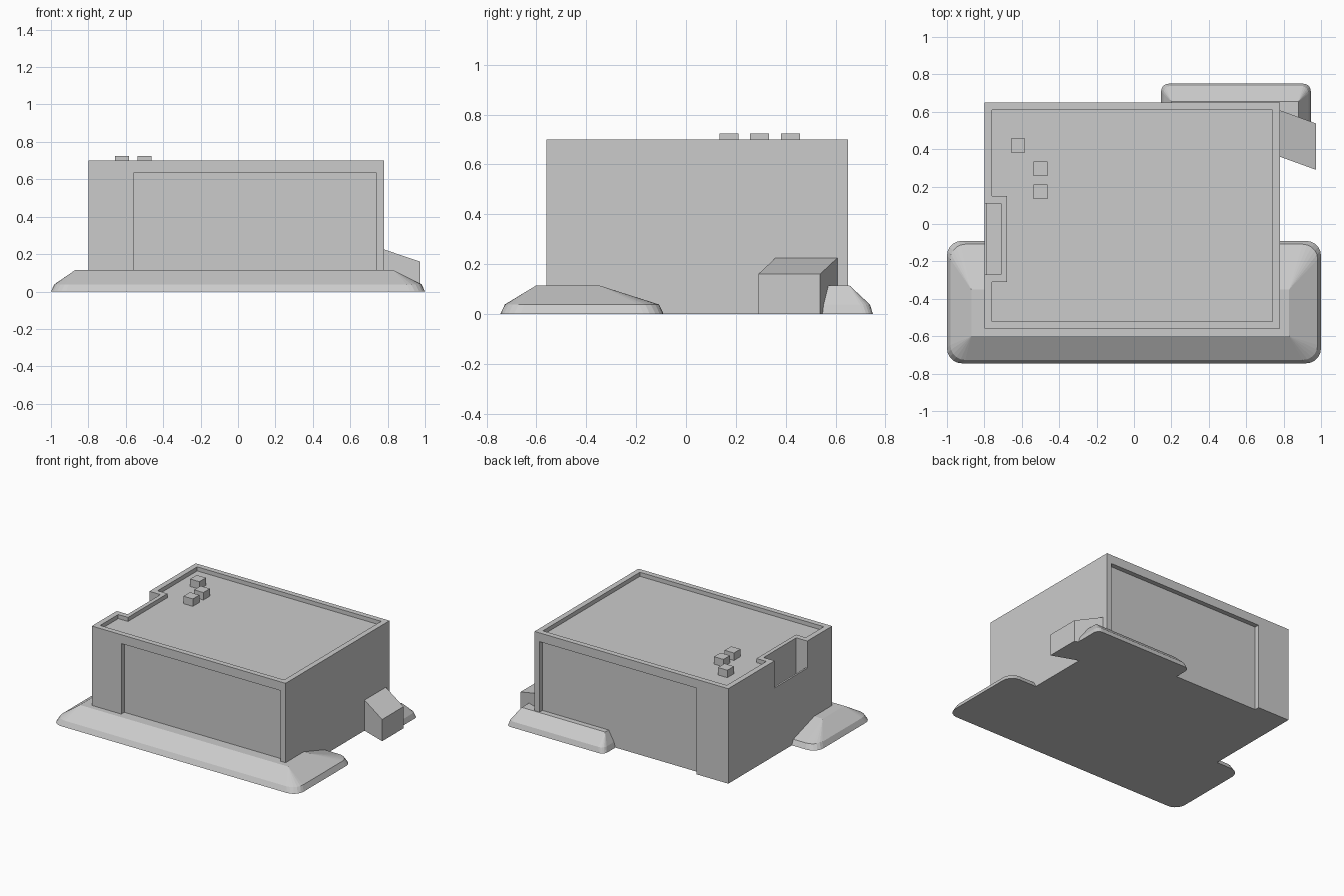
import bpy, bmesh
from math import sin, cos, pi

if "Cube" in bpy.data.objects:
    bpy.data.objects.remove(bpy.data.objects["Cube"])


def make_object(name, bm):
    bmesh.ops.recalc_face_normals(bm, faces=bm.faces)
    mesh = bpy.data.meshes.new(name)
    bm.to_mesh(mesh)
    bm.free()
    obj = bpy.data.objects.new(name, mesh)
    bpy.context.collection.objects.link(obj)
    return obj


def prism(name, outline, z0, z1):
    """Extrude a plan outline from z0 to z1."""
    bm = bmesh.new()
    face = bm.faces.new([bm.verts.new((x, y, z0)) for x, y in outline])
    top = bmesh.ops.extrude_face_region(bm, geom=[face])["geom"]
    for v in top:
        if isinstance(v, bmesh.types.BMVert):
            v.co.z = z1
    return make_object(name, bm)


def box(name, x0, x1, y0, y1, z0, z1):
    return prism(name, [(x0, y0), (x1, y0), (x1, y1), (x0, y1)], z0, z1)


def cut(target, cutter):
    mod = target.modifiers.new("cut", "BOOLEAN")
    mod.operation, mod.solver, mod.object = "DIFFERENCE", "EXACT", cutter
    bpy.context.view_layer.objects.active = target
    bpy.ops.object.modifier_apply(modifier=mod.name)
    bpy.data.objects.remove(cutter)


def rounded_rect(x0, x1, y0, y1, r, steps=5):
    corners = [(x1 - r, y1 - r), (x0 + r, y1 - r), (x0 + r, y0 + r), (x1 - r, y0 + r)]
    return [(cx + r * cos((i + s / steps) * pi / 2), cy + r * sin((i + s / steps) * pi / 2))
            for i, (cx, cy) in enumerate(corners) for s in range(steps + 1)]


def mound(name, base, inset, radius, top):
    """Earth bank: rounded base, slightly inset rim, sloping up to a flat top."""
    x0, x1, y0, y1 = base
    rim = (x0 + inset, x1 - inset, y0 + inset, y1 - inset)
    tx0, tx1, ty0, ty1 = top
    points = [(x, y, 0) for x, y in rounded_rect(*base, radius)]
    points += [(x, y, 0.038) for x, y in rounded_rect(*rim, radius)]
    points += [(x, y, 0.115) for x in (tx0, tx1) for y in (ty0, ty1)]
    bm = bmesh.new()
    for p in points:
        bm.verts.new(p)
    bmesh.ops.convex_hull(bm, input=bm.verts)
    bmesh.ops.dissolve_limit(bm, angle_limit=0.01, verts=bm.verts, edges=bm.edges)
    return make_object(name, bm)


# Main block with sunken roof and recessed front and back walls
building = box("building", -0.80, 0.78, -0.56, 0.65, 0, 0.70)
roof_outline = [(-0.76, -0.52), (0.74, -0.52), (0.74, 0.61), (-0.76, 0.61),
                (-0.76, 0.15), (-0.68, 0.15), (-0.68, -0.31), (-0.76, -0.31)]
cut(building, prism("roof_cutter", roof_outline, 0.67, 0.80))
cut(building, box("front_cutter", -0.56, 0.74, -0.70, -0.525, -0.1, 0.635))
cut(building, box("back_cutter", -0.54, 0.74, 0.615, 0.80, -0.1, 0.635))

# Balcony on the left side: open notch with a thin railing lip
cut(building, box("balcony_opening_cutter", -0.90, -0.71, -0.27, 0.11, 0.50, 0.80))
cut(building, box("balcony_floor_cutter", -0.787, -0.71, -0.27, 0.11, 0.42, 0.60))

# Roof vents
for i, (x, y) in enumerate([(-0.62, 0.42), (-0.50, 0.295), (-0.50, 0.172)]):
    h = 0.038
    box(f"roof_vent_{i + 1}", x - h, x + h, y - h, y + h, 0.668, 0.725)

# Slanted side hatch
hatch = prism("side_hatch", [(0.76, 0.367), (0.972, 0.29), (0.972, 0.538), (0.76, 0.615)], 0, 1)
for v in hatch.data.vertices:
    if v.co.z > 0.5:
        v.co.z = 0.16 if v.co.x > 0.9 else 0.232

# Earth banks
mound("front_bank", (-1.0, 1.0, -0.745, -0.09), 0.018, 0.08, (-0.87, 0.83, -0.60, -0.35))
mound("back_bank", (0.145, 0.945, 0.47, 0.75), 0.012, 0.04, (0.20, 0.88, 0.55, 0.655))
